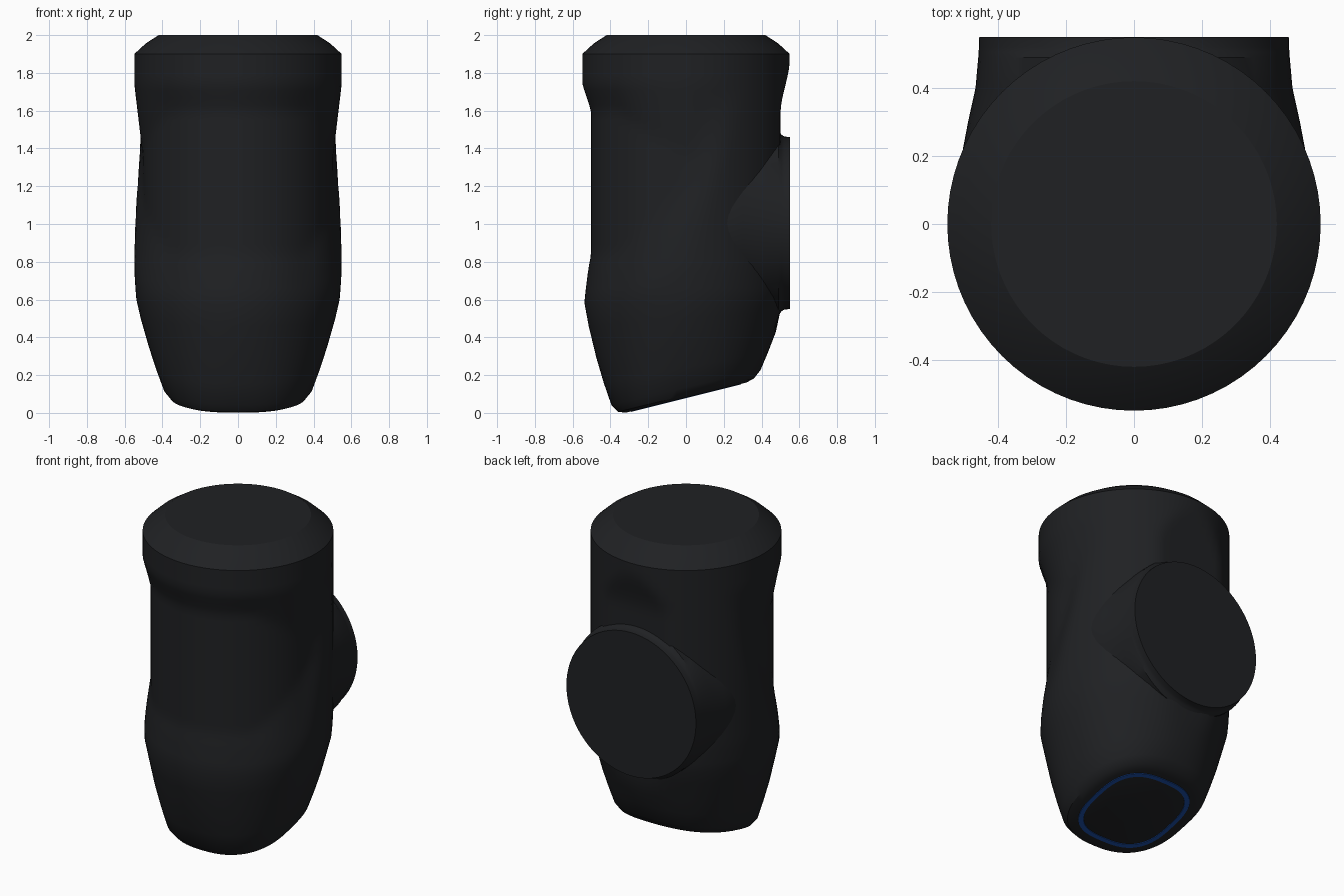
import bpy, bmesh, math

if "Cube" in bpy.data.objects:
    bpy.data.objects.remove(bpy.data.objects["Cube"])

SEG = 72


def clamp(t):
    return max(0.0, min(1.0, t))


def smooth(t):
    t = clamp(t)
    return t * t * (3 - 2 * t)


def material(name, rgb):
    m = bpy.data.materials.new(name)
    m.diffuse_color = (*rgb, 1)
    m.use_nodes = True
    m.node_tree.nodes["Principled BSDF"].inputs["Base Color"].default_value = m.diffuse_color
    return m


black = material("black_plastic", (0.014, 0.015, 0.017))
blue = material("blue_trim", (0.01, 0.07, 0.35))


def superellipse(a, n):
    pts = []
    for i in range(SEG):
        t = 2 * math.pi * i / SEG
        c, s = math.cos(t), math.sin(t)
        pts.append((a * math.copysign(abs(c) ** (2 / n), c),
                    a * math.copysign(abs(s) ** (2 / n), s)))
    return pts


def loft(name, rings, mat, caps=(True, True)):
    """Skin a list of equally sized closed rings."""
    bm = bmesh.new()
    loops = [[bm.verts.new(p) for p in ring] for ring in rings]
    for a, b in zip(loops, loops[1:]):
        for i in range(SEG):
            j = (i + 1) % SEG
            bm.faces.new((a[i], a[j], b[j], b[i]))
    if caps[0]:
        bm.faces.new(loops[0][::-1])
    if caps[1]:
        bm.faces.new(loops[-1])
    bmesh.ops.recalc_face_normals(bm, faces=bm.faces)
    me = bpy.data.meshes.new(name)
    bm.to_mesh(me)
    bm.free()
    ob = bpy.data.objects.new(name, me)
    bpy.context.collection.objects.link(ob)
    me.materials.append(mat)
    bpy.ops.object.select_all(action='DESELECT')
    ob.select_set(True)
    bpy.context.view_layer.objects.active = ob
    bpy.ops.object.shade_smooth_by_angle(angle=math.radians(32))
    return ob


def shaped(x, y, z):
    """Front waist recess and flattened back."""
    f = clamp(-y / 0.4)                         # 0 at the sides, 1 at the front
    top_end = 1.35 + 0.25 * f
    low_start, low_end = 0.74 - 0.15 * f, 1.2 - 0.36 * f
    w = clamp((1.74 - z) / (1.74 - top_end)) * clamp((z - low_start) / (low_end - low_start))
    edge = 0.05 + 0.3 * (z - 0.85)
    w *= smooth((edge - y) / 0.2)
    k = 1 - 0.085 * w
    back = 0.50 + 0.05 * smooth((z - 1.58) / 0.3)
    return (x * k, min(y * k, back), z)


# Main housing: tilted lower rings, waisted middle, chamfered top
# (half width, height at centre, tilt, squareness)
lower = [(0.32, 0.081, 0.25, 2.5), (0.36, 0.094, 0.245, 2.45),
         (0.395, 0.135, 0.235, 2.35), (0.435, 0.24, 0.19, 2.2),
         (0.475, 0.36, 0.14, 2.1), (0.515, 0.50, 0.08, 2.0), (0.538, 0.60, 0.03, 2.0)]
rings = [[shaped(x, y, z + s * y) for x, y in superellipse(a, n)] for a, z, s, n in lower]
for i in range(33):
    z = 0.66 + (1.90 - 0.66) * i / 32
    r = 0.549 - 0.006 * clamp((0.76 - z) / 0.1)
    rings.append([shaped(x, y, z) for x, y in superellipse(r, 2)])
for r, z in ((0.487, 1.957), (0.42, 2.0)):
    rings.append([(x, y, z) for x, y in superellipse(r, 2)])
loft("main_housing", rings, black)

# Rear joint: short flared tube ending in a flat disc (depth, half width, half height)
joint = [(0.05, 0.50, 0.50), (0.2, 0.507, 0.50), (0.3, 0.488, 0.49), (0.4, 0.466, 0.485),
         (0.49, 0.458, 0.49), (0.505, 0.457, 0.468), (0.52, 0.456, 0.458), (0.55, 0.455, 0.455)]
loft("rear_joint", [[(rx * u, y, 1.005 + rz * v) for u, v in superellipse(1, 2)]
                    for y, rx, rz in joint], black)

# Blue trim on the tilted underside
trim = [(0.292, 0.083), (0.290, 0.078), (0.264, 0.078), (0.262, 0.083)]
loft("blue_trim_ring", [[(x, y, z + 0.25 * y) for x, y in superellipse(a, 2.8)]
                        for a, z in trim], blue, (False, False))
